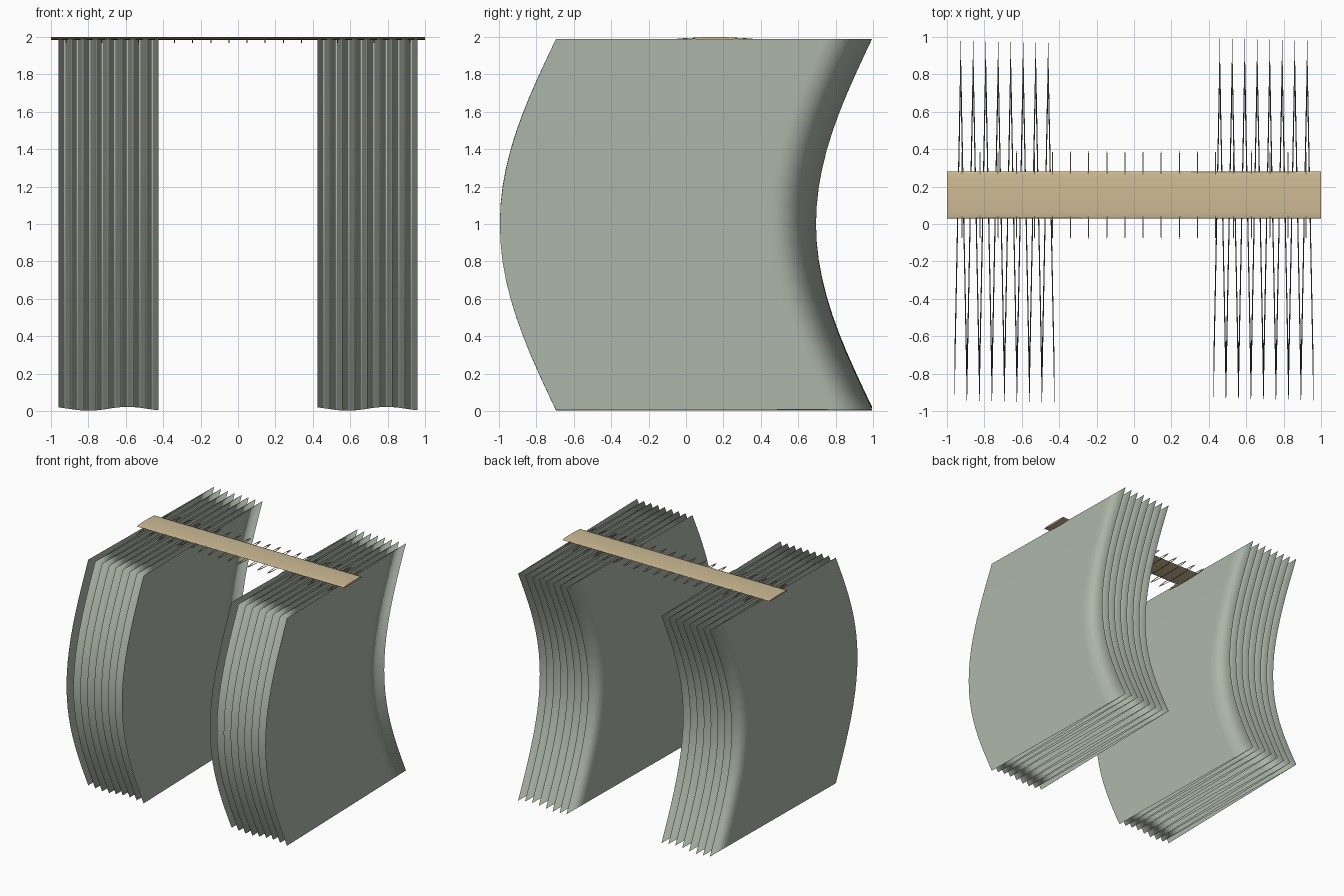
import bpy, math

if "Cube" in bpy.data.objects:
    bpy.data.objects.remove(bpy.data.objects["Cube"])


def material(name, color):
    m = bpy.data.materials.new(name)
    m.diffuse_color = color
    m.use_nodes = True
    m.node_tree.nodes["Principled BSDF"].inputs["Base Color"].default_value = m.diffuse_color
    return m


fabric = material("sage_fabric", (0.42, 0.47, 0.40, 1))
wood = material("tan_wood", (0.62, 0.50, 0.30, 1))


def curtain(name, x0):
    # Zigzag pleats, bowed toward the front at mid height, with a wavy hem
    pitch, folds, rows, top = 0.0334, 16, 20, 1.99
    cols = []
    for i in range(folds):
        for t in (0, 0.15, 0.5, 0.85):
            s = t if i % 2 == 0 else 1 - t
            cols.append(((i + t) * pitch, -0.695 + 1.69 * s))
    cols.append((folds * pitch, -0.695))
    verts, faces = [], []
    n = len(cols)
    for r in range(rows + 1):
        f = r / rows
        for d, y in cols:
            hem = 0.012 - 0.01 * math.cos(math.tau * (d - 0.16) / 0.42)
            verts.append((x0 + d, y - 0.3 * math.sin(math.pi * f),
                          hem + (top - hem) * f))
    for r in range(rows):
        for c in range(n - 1):
            a = r * n + c
            faces.append((a, a + 1, a + n + 1, a + n))
    me = bpy.data.meshes.new(name)
    me.from_pydata(verts, [], faces)
    ob = bpy.data.objects.new(name, me)
    bpy.context.collection.objects.link(ob)
    me.materials.append(fabric)
    for p in me.polygons:
        p.use_smooth = True


curtain("left_curtain", -0.96)
curtain("right_curtain", 0.425)

# Flattened rod
bpy.ops.mesh.primitive_cylinder_add(vertices=16, radius=1, depth=2,
                                    location=(0, 0.155, 1.992),
                                    rotation=(0, math.pi / 2, 0))
rod = bpy.context.object
rod.name = "curtain_rod"
rod.scale = (0.008, 0.125, 1)
rod.data.materials.append(wood)
bpy.ops.object.shade_smooth_by_angle()

# Thin flattened rings spaced along the rod
for i in range(20):
    x = -0.92 + i * 1.84 / 19
    bpy.ops.mesh.primitive_torus_add(major_segments=20, minor_segments=6,
                                     major_radius=0.9, minor_radius=0.1,
                                     location=(x, 0.155, 1.983),
                                     rotation=(0, math.pi / 2, 0))
    ring = bpy.context.object
    ring.name = f"curtain_ring_{i + 1}"
    ring.scale = (0.015, 0.235, 0.03)
    ring.data.materials.append(wood)
    bpy.ops.object.shade_smooth()
